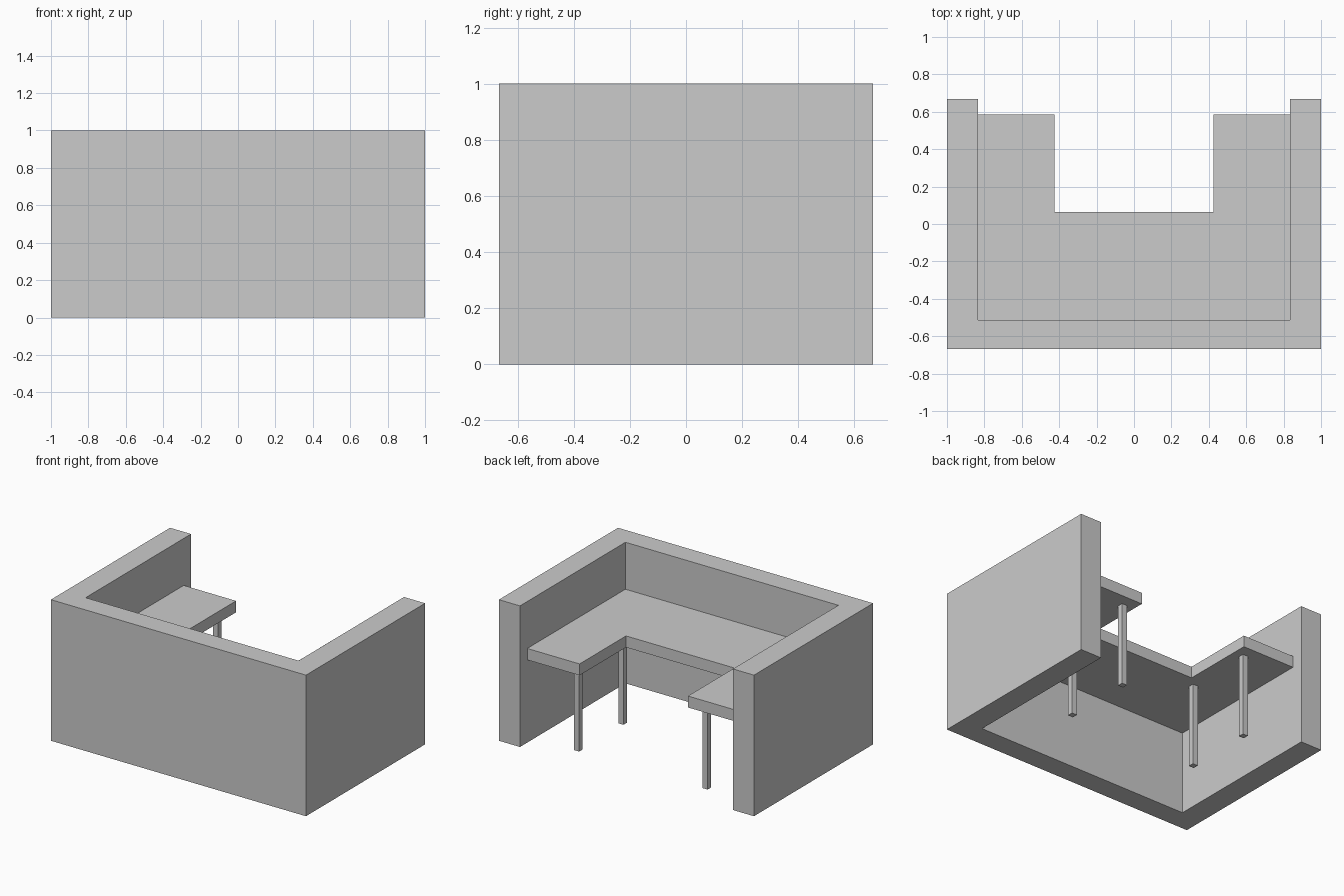
import bpy, bmesh

if "Cube" in bpy.data.objects:
    bpy.data.objects.remove(bpy.data.objects["Cube"])

W, D = 1.0, 0.667            # outer half width and half depth
IX, IY = 0.835, -0.514       # inner faces of the partition
DESK_TOP, DESK_BOTTOM = 0.667, 0.586


def prism(name, outline, z0, z1):
    """Extrude a flat outline (counter-clockwise) from z0 up to z1."""
    bm = bmesh.new()
    face = bm.faces.new([bm.verts.new((x, y, z0)) for x, y in outline])
    ext = bmesh.ops.extrude_face_region(bm, geom=[face], use_keep_orig=True)
    top = [g for g in ext["geom"] if isinstance(g, bmesh.types.BMVert)]
    bmesh.ops.translate(bm, vec=(0, 0, z1 - z0), verts=top)
    bmesh.ops.recalc_face_normals(bm, faces=bm.faces)
    mesh = bpy.data.meshes.new(name)
    bm.to_mesh(mesh)
    bm.free()
    obj = bpy.data.objects.new(name, mesh)
    bpy.context.collection.objects.link(obj)
    return obj


def u_shape(ox, ix, front, inner, back):
    """U outline open towards +y, mirrored about x = 0."""
    half = [(ox, front), (ox, back), (ix, back), (ix, inner)]
    return half + [(-x, y) for x, y in reversed(half)]


# U-shaped partition wall
prism("partition_wall", u_shape(W, IX, -D, IY, D), 0, 1)

# U-shaped desk top fitted inside the wall
prism("desk_top", u_shape(IX, 0.425, IY, 0.065, 0.585), DESK_BOTTOM, DESK_TOP)

# Four square legs under the inner edges of the desk
R = 0.02
for side, sx in (("right", 1), ("left", -1)):
    for place, y in (("inner", -0.011), ("outer", 0.486)):
        x = sx * 0.504
        square = [(x - R, y - R), (x + R, y - R), (x + R, y + R), (x - R, y + R)]
        prism(f"{side}_{place}_leg", square, 0, DESK_BOTTOM)
